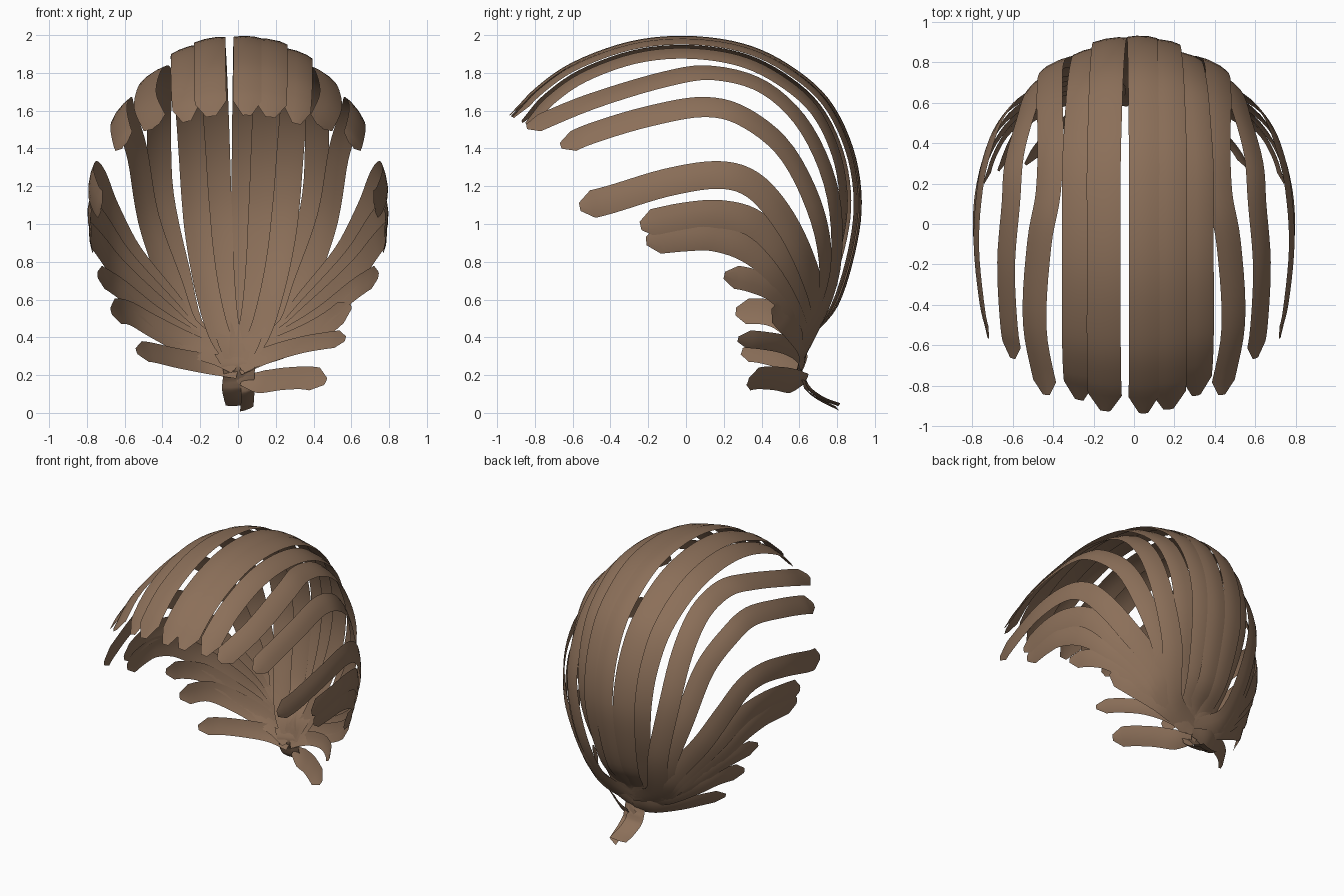
import bpy, bmesh, math, random
from mathutils import Vector

if "Cube" in bpy.data.objects:
    bpy.data.objects.remove(bpy.data.objects["Cube"])

random.seed(4)
brown = bpy.data.materials.new("warm_brown")
brown.diffuse_color = (0.26, 0.16, 0.10, 1)
brown.use_nodes = True
brown.node_tree.nodes["Principled BSDF"].inputs["Base Color"].default_value = brown.diffuse_color
CENTRE = Vector((0, 0, 1.1))


def dome_x(y, z):
    """Half-width of the egg-shaped dome at a given depth and height."""
    ry = 0.93 if y > 0 else 1.3
    rz = 0.9 if z > 1.1 else 1.1
    return 0.79 * math.sqrt(max(0.0, 1 - (y / ry) ** 2 - ((z - 1.1) / rz) ** 2))


def smooth_path(pts, n=5):
    """Catmull-Rom curve through the points."""
    p = [2 * pts[0] - pts[1]] + pts + [2 * pts[-1] - pts[-2]]
    out = []
    for i in range(1, len(p) - 2):
        a, b, c, d = p[i - 1:i + 3]
        for k in range(n):
            t = k / n
            out.append(0.5 * (2 * b + (c - a) * t + (2 * a - 5 * b + 4 * c - d) * t * t
                              + (3 * b - a - 3 * c + d) * t ** 3))
    return out + [pts[-1]]


def ribbon(name, pts, width, root=0.6, across=None, tip=0.07):
    """Thin bowed strip from the root to a chamfered tip (tip=0 leaves a square end)."""
    path = smooth_path([Vector(p) for p in pts])
    if tip:                         # extra row where the tip starts to narrow
        end = path[-1]
        d = (end - path[-2]).normalized()
        path = [p for p in path if (p - end).length > tip * 1.25] + [end - d * tip, end]
    skew = random.uniform(-0.15, 0.15)
    bm = bmesh.new()
    rows = []
    for i, p in enumerate(path):
        t = i / (len(path) - 1)
        tan = (path[min(i + 1, len(path) - 1)] - path[max(i - 1, 0)]).normalized()
        out = p - CENTRE
        if out.z < 0:
            out.z *= 0.35
        side = Vector(across).normalized() if across else tan.cross(out).normalized()
        out = side.cross(tan).normalized()
        if out.dot(p - CENTRE) < 0:
            out = -out
        w = width * (root + (1 - root) * min(1, t * 3.5))
        if tip and i == len(path) - 1:
            w *= 0.3
        row = []
        for u in (-0.5, -0.2, 0.2, 0.5):
            s = u + (skew * 0.5 if abs(u) < 0.3 else 0)
            row.append(bm.verts.new(p + side * w * s + out * (0.012 - 0.18 * w * abs(u))))
        rows.append(row)
    for a, b in zip(rows, rows[1:]):
        for k in range(3):
            bm.faces.new((a[k], a[k + 1], b[k + 1], b[k]))
    bmesh.ops.recalc_face_normals(bm, faces=bm.faces[:])
    # make the sheet face outwards
    if sum(f.normal.dot(f.calc_center_median() - CENTRE) for f in bm.faces) < 0:
        bmesh.ops.reverse_faces(bm, faces=bm.faces[:])
    for f in bm.faces:
        f.smooth = True
    me = bpy.data.meshes.new(name)
    bm.to_mesh(me)
    bm.free()
    me.materials.append(brown)
    ob = bpy.data.objects.new(name, me)
    bpy.context.collection.objects.link(ob)
    return ob


# Crown strips: one side profile (spread, y, z) swept at several x offsets
crown = [(0, 0.61, 0.27), (0.32, 0.66, 0.4), (0.54, 0.8, 0.57), (0.7, 0.89, 0.85),
         (0.79, 0.925, 1.12), (0.85, 0.88, 1.4), (0.91, 0.75, 1.66), (0.96, 0.54, 1.84),
         (1, 0.3, 1.95), (1, 0, 1.99), (1, -0.3, 1.96), (1, -0.6, 1.85),
         (0.98, -0.8, 1.71), (0.94, -0.93, 1.57)]
for i, (x, w) in enumerate([(-0.285, 0.15), (-0.15, 0.17), (0.05, 0.15), (0.18, 0.17),
                            (0.325, 0.15)]):
    k = math.sqrt(1 - (x / 0.76) ** 2) + 0.006 * (i % 2)
    pts = [(x * s, y * k if s > 0.4 else y, 1.1 + (z - 1.1) * k if s > 0.4 else z)
           for s, y, z in crown]
    ribbon(f"crown_strip_{i + 1}", pts, w, 0.7, tip=0.11)

# Side strips: width, inward shift (behind, in front), (y, z) path; mirrored
sides = {
    "upper_strip": (0.145, 0.035, 0.055, [(0.68, 0.42), (0.79, 0.75), (0.78, 1.15), (0.64, 1.5),
                                          (0.42, 1.72), (0.15, 1.8), (-0.1, 1.77), (-0.5, 1.65),
                                          (-0.84, 1.51)]),
    "temple_strip": (0.14, 0.065, 0.03, [(0.67, 0.42), (0.74, 0.7), (0.7, 1.03), (0.54, 1.37),
                                         (0.32, 1.56), (0.1, 1.62), (-0.2, 1.57), (-0.5, 1.48),
                                         (-0.66, 1.41)]),
    "middle_strip": (0.15, 0, 0, [(0.67, 0.41), (0.7, 0.58), (0.62, 0.83), (0.5, 1.05),
                                  (0.35, 1.21), (0.17, 1.26), (-0.1, 1.22), (-0.4, 1.13),
                                  (-0.56, 1.09)]),
    "cheek_strip": (0.15, 0, 0, [(0.66, 0.4), (0.67, 0.55), (0.55, 0.8), (0.38, 0.99),
                                 (0.2, 1.05), (0, 1.04), (-0.24, 0.99)]),
    "low_cheek_strip": (0.15, 0, 0, [(0.65, 0.39), (0.64, 0.52), (0.5, 0.73), (0.33, 0.87),
                                     (0.15, 0.93), (0, 0.93), (-0.21, 0.91)]),
    "jaw_strip": (0.125, -0.01, -0.01, [(0.65, 0.38), (0.6, 0.5), (0.48, 0.64), (0.35, 0.7),
                                        (0.2, 0.73)]),
}
for name, (w, behind, ahead, yz) in sides.items():
    for label, s in (("right", 1), ("left", -1)):
        pts = [(0, 0.61, 0.27)]
        for j, (y, z) in enumerate(yz):
            shift = ahead if y < 0.35 else behind * min(1, j / 3)
            pts.append((s * (dome_x(y, z) - shift), y, z))
        ribbon(f"{name}_{label}", pts, w, 1.0 if w > 0.13 else 0.8)

# Lower jaw strips: full length on the left, a short stub on the right
for label, s, last in (("right", 1, [(0.46, 0.57)]), ("left", -1, [(0.45, 0.53), (0.26, 0.54)])):
    yz = [(0.63, 0.36), (0.56, 0.46)] + last
    ribbon(f"lower_jaw_strip_{label}",
           [(0, 0.61, 0.27)] + [(s * (dome_x(y, z) + 0.02), y, z) for y, z in yz], 0.14, 0.8)

# Nape strips that wrap forward beneath the dome
ribbon("nape_strip_right", [(0, 0.61, 0.24), (0.16, 0.61, 0.31), (0.33, 0.53, 0.36),
                            (0.47, 0.4, 0.385), (0.56, 0.27, 0.395)], 0.1, 0.9)
ribbon("nape_strip_left", [(0, 0.61, 0.23), (-0.16, 0.61, 0.26), (-0.32, 0.52, 0.29),
                           (-0.45, 0.4, 0.32), (-0.53, 0.29, 0.33)], 0.12, 0.9)
ribbon("nape_strip_low", [(0.02, 0.63, 0.18), (0.12, 0.58, 0.165), (0.24, 0.5, 0.18),
                          (0.36, 0.4, 0.185), (0.46, 0.32, 0.17)], 0.14, 0.5)

# Short gathered stem curling out at the back, made of two overlapping folds
ribbon("stem", [(-0.01, 0.635, 0.32), (-0.01, 0.6, 0.24), (-0.02, 0.645, 0.14),
                (-0.01, 0.72, 0.08), (0, 0.81, 0.045)], 0.13, 1.8, (1, 0.1, 0.1), 0)
ribbon("stem_fold", [(0.03, 0.61, 0.22), (0.05, 0.63, 0.14), (0.05, 0.7, 0.08),
                     (0.045, 0.81, 0.025)], 0.08, 1.7, (0.8, -0.3, 0.3), 0)
